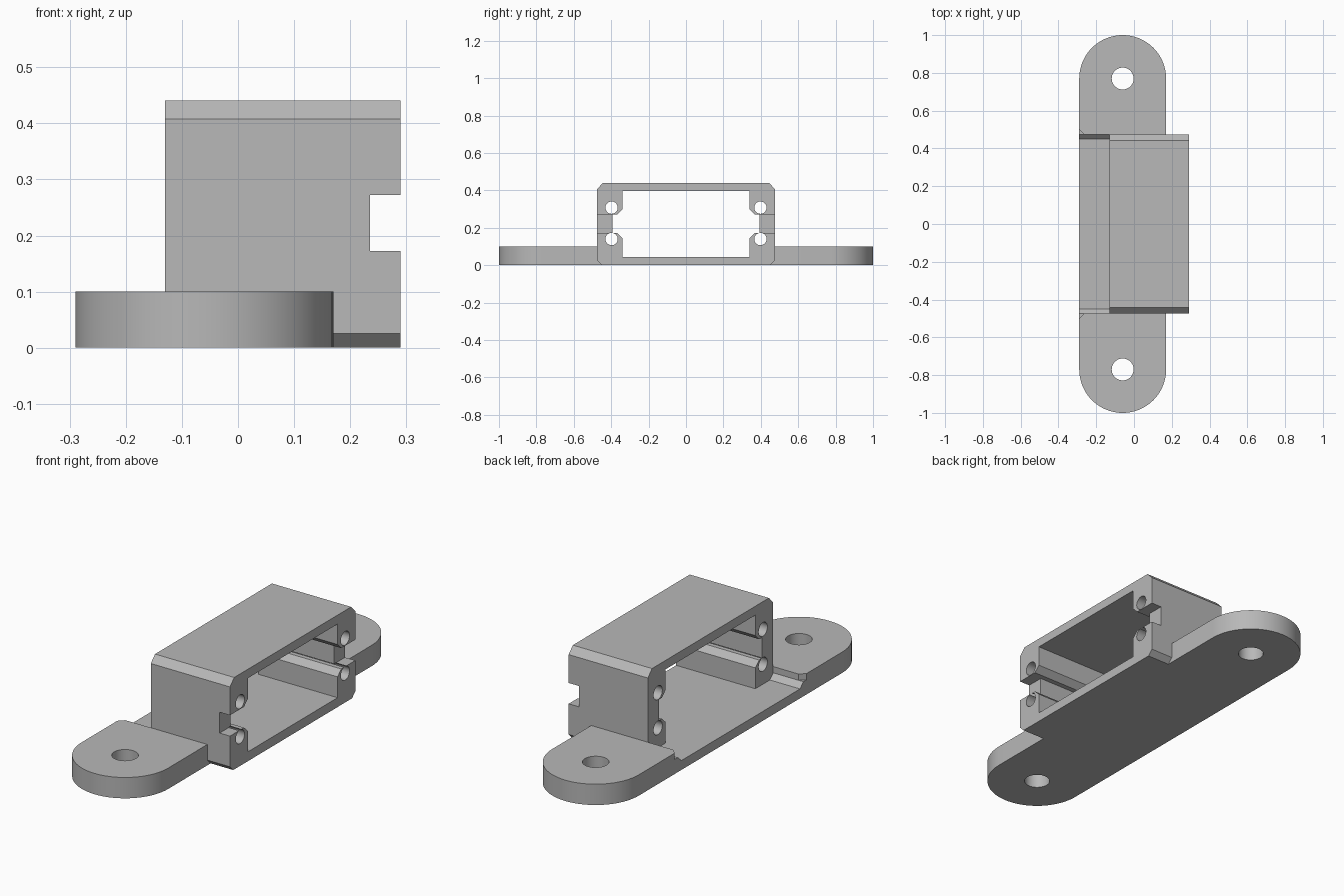
import bpy, bmesh, math
from mathutils import Vector

if "Cube" in bpy.data.objects:
    bpy.data.objects.remove(bpy.data.objects["Cube"], do_unlink=True)

grey = bpy.data.materials.new("plain grey")
grey.use_nodes = True
grey.diffuse_color = (0.48, 0.48, 0.48, 1)
grey.node_tree.nodes["Principled BSDF"].inputs["Base Color"].default_value = grey.diffuse_color


def prism(name, outline, axis, lo, hi):
    """Extrude a closed outline along x (points are y, z) or z (points are x, y)."""
    bm = bmesh.new()
    place = (lambda a, b: (lo, a, b)) if axis == "x" else (lambda a, b: (a, b, lo))
    face = bm.faces.new([bm.verts.new(place(a, b)) for a, b in outline])
    grown = bmesh.ops.extrude_face_region(bm, geom=[face])["geom"]
    step = Vector((hi - lo, 0, 0) if axis == "x" else (0, 0, hi - lo))
    bmesh.ops.translate(bm, vec=step, verts=[g for g in grown if isinstance(g, bmesh.types.BMVert)])
    bmesh.ops.recalc_face_normals(bm, faces=bm.faces)
    mesh = bpy.data.meshes.new(name)
    bm.to_mesh(mesh)
    bm.free()
    mesh.materials.append(grey)
    ob = bpy.data.objects.new(name, mesh)
    bpy.context.collection.objects.link(ob)
    return ob


def arc(cx, cy, r, start, end, n):
    angles = [math.radians(start + (end - start) * i / n) for i in range(n + 1)]
    return [(cx + r * math.cos(a), cy + r * math.sin(a)) for a in angles]


def circle(cx, cy, r, n=40):
    return arc(cx, cy, r, 0, 360, n)[:-1]


def mirrored(half):
    """Complete a half outline (y > 0) by reflecting it across y = 0."""
    return half + [(-y, z) for y, z in reversed(half)]


def combine(target, tool, operation):
    mod = target.modifiers.new("combine", "BOOLEAN")
    mod.operation, mod.solver, mod.object = operation, "EXACT", tool
    bpy.context.view_layer.objects.active = target
    bpy.ops.object.modifier_apply(modifier=mod.name)
    bpy.data.objects.remove(tool, do_unlink=True)


BACK, FRONT = -0.13, 0.29      # housing extent in x
EDGE, MID, R = -0.29, -0.06, 0.23   # plate edge, centre line, end radius
WALL, FLOOR = 0.475, 0.045

# Mounting plate with round ends
bracket = prism("mounting_bracket",
                arc(MID, 0.77, R, 0, 180, 40) + arc(MID, -0.77, R, 180, 360, 40), "z", 0, 0.1)

# Recess behind the housing, with sloped lower corners
recess = mirrored([(0.45, FLOOR), (WALL, 0.07), (WALL, 0.2)])
combine(bracket, prism("recess_cutter", recess, "x", -0.4, BACK), "DIFFERENCE")
for s in (1, -1):
    corner = [(EDGE - 0.02, s * 0.52), (EDGE - 0.02, s * 0.46), (EDGE + 0.04, s * 0.46)]
    combine(bracket, prism("corner_cutter", corner, "z", 0.07, 0.2), "DIFFERENCE")

# Housing with chamfered edges
shell = mirrored([(0.45, 0), (WALL, 0.025), (WALL, 0.408), (0.443, 0.441)])
combine(bracket, prism("housing", shell, "x", BACK, FRONT), "UNION")

# Opening, leaving four screw rails with a slot between each pair
opening = mirrored([(0.34, FLOOR), (0.34, 0.145), (0.368, 0.172), (0.392, 0.172),
                    (0.392, 0.272), (0.368, 0.272), (0.34, 0.3), (0.34, 0.398)])
combine(bracket, prism("opening_cutter", opening, "x", -0.4, 0.4), "DIFFERENCE")

# Mounting holes, side notches and screw holes
for s in (1, -1):
    combine(bracket, prism("mount_hole_cutter", circle(MID, s * 0.77, 0.058), "z", -0.1, 0.2), "DIFFERENCE")
    notch = [(s * 0.36, 0.172), (s * 0.55, 0.172), (s * 0.55, 0.272), (s * 0.36, 0.272)]
    combine(bracket, prism("notch_cutter", notch, "x", 0.235, 0.4), "DIFFERENCE")
    for z in (0.14, 0.308):
        combine(bracket, prism("screw_hole_cutter", circle(s * 0.398, z, 0.033, 28), "x", -0.2, 0.4), "DIFFERENCE")

# Smooth the curved walls, keep edges sharp
bpy.ops.object.select_all(action="DESELECT")
bracket.select_set(True)
bpy.context.view_layer.objects.active = bracket
bpy.ops.object.shade_smooth_by_angle(angle=math.radians(30))
